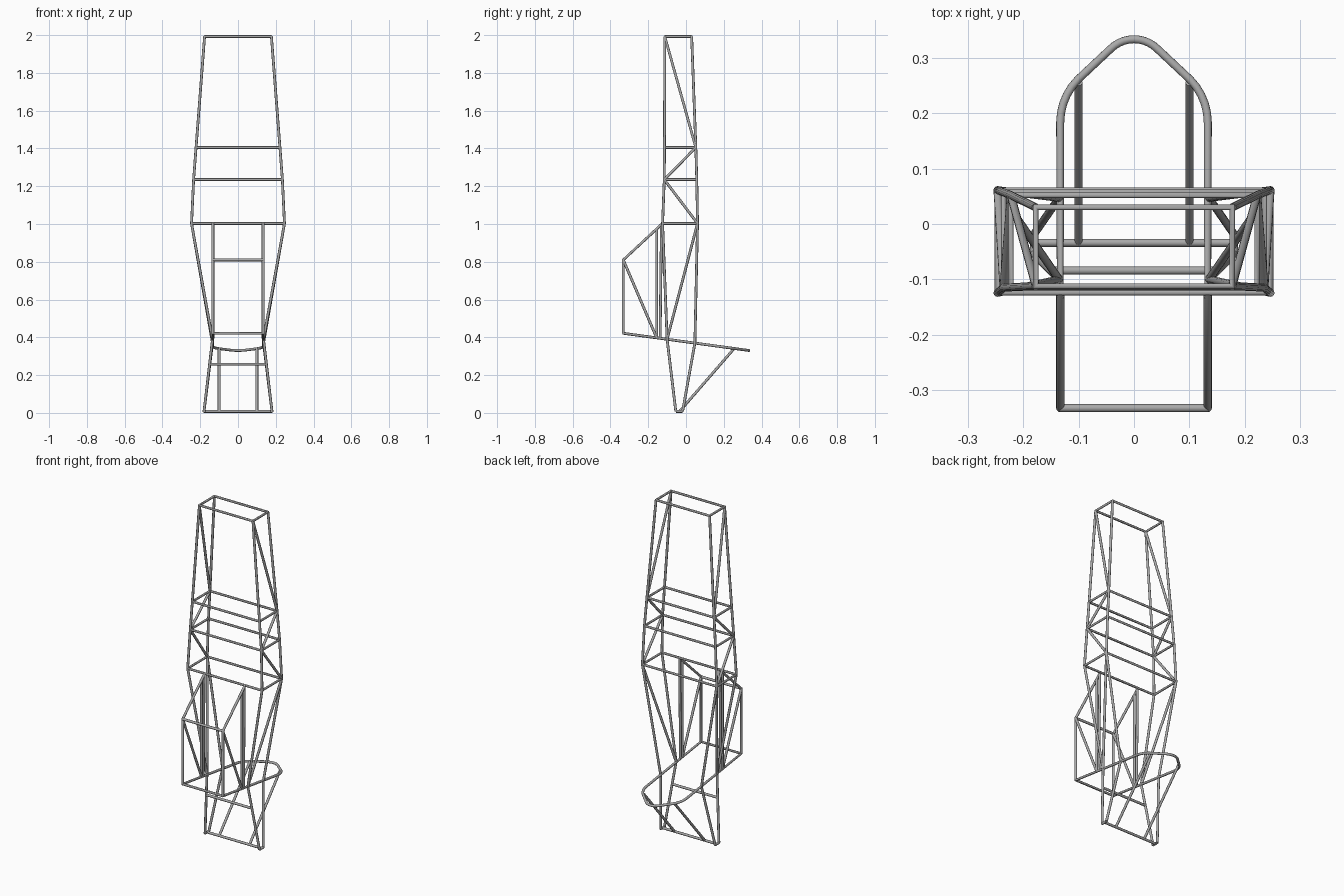
import bpy
from math import sin, cos, radians

if "Cube" in bpy.data.objects:
    bpy.data.objects.remove(bpy.data.objects["Cube"])

R = 0.0073  # tube radius

steel = bpy.data.materials.new("grey_steel")
steel.use_nodes = True
GREY = (0.4, 0.4, 0.4, 1)
steel.diffuse_color = GREY
steel.node_tree.nodes["Principled BSDF"].inputs["Base Color"].default_value = GREY


def tubes(name, paths, closed=False):
    """Sweep a round tube along each path and join them as one mesh."""
    curve = bpy.data.curves.new(name, "CURVE")
    curve.dimensions = "3D"
    curve.bevel_depth = R
    curve.bevel_resolution = 4
    curve.use_fill_caps = True
    for path in paths:
        spline = curve.splines.new("POLY")
        spline.points.add(len(path) - 1)
        for point, co in zip(spline.points, path):
            point.co = (*co, 1)
        spline.use_cyclic_u = closed
    obj = bpy.data.objects.new(name, curve)
    bpy.context.collection.objects.link(obj)
    bpy.ops.object.select_all(action="DESELECT")
    obj.select_set(True)
    bpy.context.view_layer.objects.active = obj
    bpy.ops.object.convert(target="MESH")
    obj = bpy.context.object
    obj.data.materials.clear()
    obj.data.materials.append(steel)
    bpy.ops.object.shade_smooth_by_angle(angle=radians(50))
    return obj


def both(path):
    """The path on the left side and its mirror on the right."""
    return [[(s * x, y, z) for x, y, z in path] for s in (1, -1)]


def across(x, y, z):
    return [(-x, y, z), (x, y, z)]


def hoop_z(y):
    """Height of the tilted plane that holds the hoop."""
    return 0.376 - 0.137 * y


# Stations of the main frame: half width, front y, back y, height
TOP = (0.177, -0.112, 0.03, 1.992)
UPPER = (0.222, -0.114, 0.052, 1.405)
MIDDLE = (0.235, -0.115, 0.057, 1.235)
WAIST = (0.246, -0.124, 0.061, 1.003)
W = 0.133  # half width of hoop and front cage
KNEE_F = (W + 0.002, -0.1, hoop_z(-0.1))
KNEE_B = (W + 0.002, 0.047, hoop_z(0.047))
FOOT_F = (0.18, -0.054, 0.008)
FOOT_B = (0.18, -0.018, 0.008)


def front(s):
    return (s[0], s[1], s[3])


def back(s):
    return (s[0], s[2], s[3])


# Long corner rails
stations = (TOP, UPPER, MIDDLE, WAIST)
tubes("front_rails", both([front(s) for s in stations] + [KNEE_F, FOOT_F]))
tubes("back_rails", both([back(s) for s in stations] + [KNEE_B, FOOT_B]))

# Rectangular rings
for name, (x, f, b, z) in zip(("top", "upper", "middle", "waist"), stations):
    tubes(name + "_ring", [[(x, f, z), (x, b, z), (-x, b, z), (-x, f, z)]], True)

# Zigzag bracing on the sides
tubes("side_braces", both([front(TOP), back(UPPER)]) + both([back(UPPER), front(MIDDLE)])
      + both([front(MIDDLE), back(WAIST)]) + both([back(WAIST), KNEE_F]))

# Foot bars and lower crossbar
tubes("foot_links", both([FOOT_F, FOOT_B]))
tubes("foot_bar", [across(0.18, -0.034, 0.008)])
tubes("lower_crossbar", [across(0.15, -0.084, 0.258)])

# Hoop with rounded shoulders and nose, left half then mirrored
shoulder = [(0.023 + 0.11 * cos(radians(a)), 0.183 + 0.11 * sin(radians(a)))
            for a in range(0, 46, 9)]
nose = [(0.06 * sin(radians(a)), 0.273 + 0.06 * cos(radians(a)))
        for a in range(45, -1, -9)]
half = [(W, -0.332)] + shoulder + nose
outline = half + [(-x, y) for x, y in reversed(half[:-1])]
tubes("hoop", [[(x, y, hoop_z(y)) for x, y in outline]], True)

# Struts from the foot bar to the hoop
tubes("hoop_struts", both([(0.1, -0.034, 0.008), (0.1, 0.255, hoop_z(0.255))]))

# Projecting front cage
corner = (W, -0.332, 0.81)
tubes("cage_sides", both([(W, -0.332, hoop_z(-0.332)), corner, (W, -0.124, 1.003)]))
tubes("cage_crossbar", [across(W, -0.332, 0.81)])
tubes("cage_diagonals", both([corner, (W, -0.155, hoop_z(-0.155))]))
tubes("cage_uprights", both([(W, -0.155, 0.975), (W, -0.155, hoop_z(-0.155))])
      + both([(W, -0.13, 1.0), (W, -0.137, hoop_z(-0.137))]))
